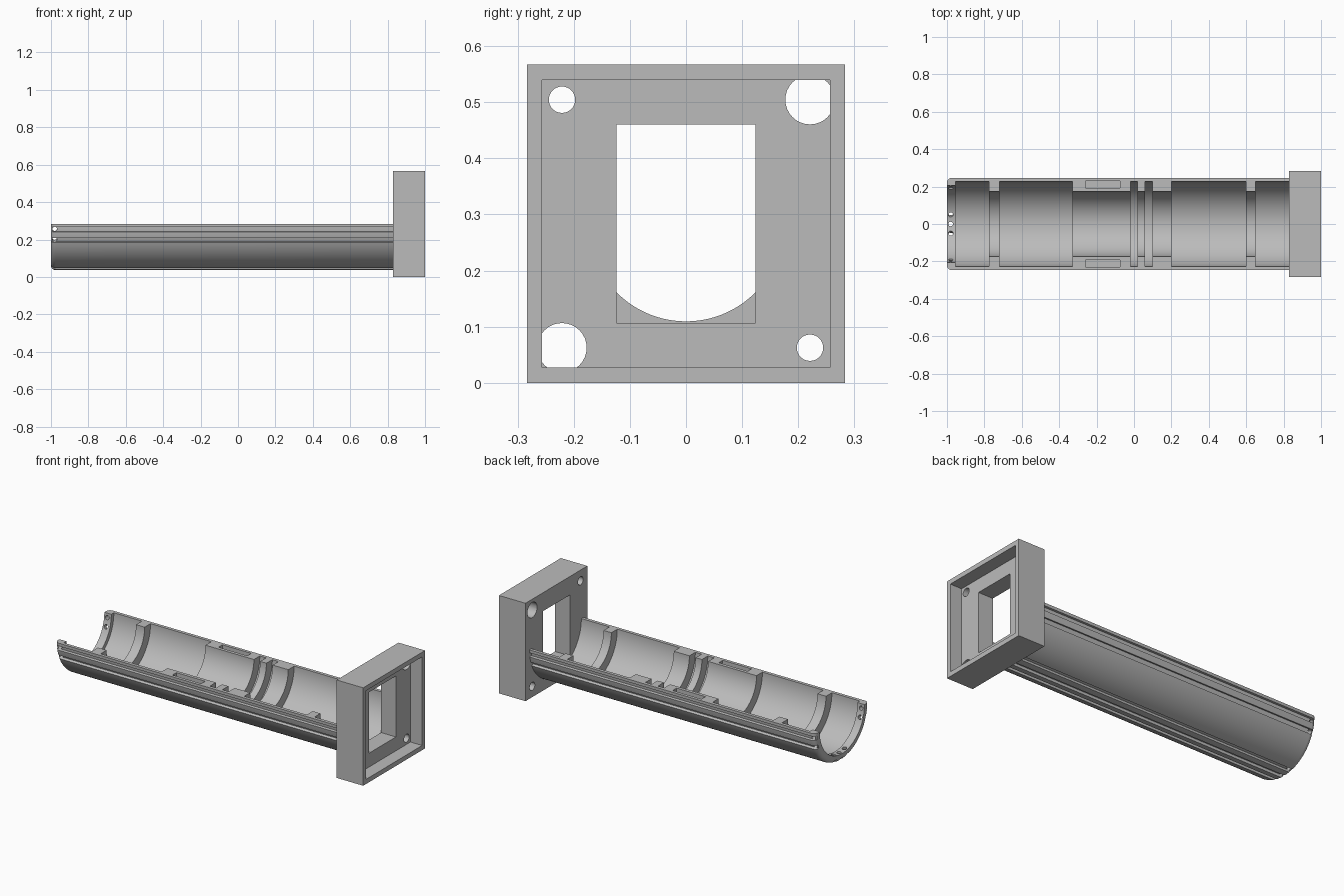
import bpy, bmesh, math
from mathutils import Vector, Matrix

old = bpy.data.objects.get("Cube")
if old:
    bpy.data.objects.remove(old, do_unlink=True)

AXIS_Z = 0.2835
OUTER, RIB, POCKET, LIP = 0.247, 0.174, 0.228, 0.205
GROOVES = (7, 21, 76, 90, 104, 159, 173)   # degrees below the +y rim
PLATE_BACK, PLATE_FLOOR = 0.83, 0.925

grey = bpy.data.materials.new("light_grey")
grey.use_nodes = True
grey.diffuse_color = (0.5, 0.5, 0.5, 1)
grey.node_tree.nodes["Principled BSDF"].inputs["Base Color"].default_value = (0.5, 0.5, 0.5, 1)


def finish(name, bm):
    bmesh.ops.recalc_face_normals(bm, faces=bm.faces)
    mesh = bpy.data.meshes.new(name)
    bm.to_mesh(mesh)
    bm.free()
    mesh.materials.append(grey)
    ob = bpy.data.objects.new(name, mesh)
    bpy.context.collection.objects.link(ob)
    return ob


def loft(name, rings):
    """Skin equal-length rings of points into a closed solid."""
    bm = bmesh.new()
    loops = [[bm.verts.new(p) for p in ring] for ring in rings]
    n = len(loops[0])
    for a, b in zip(loops, loops[1:]):
        for i in range(n):
            j = (i + 1) % n
            bm.faces.new((a[i], a[j], b[j], b[i]))
    bm.faces.new(loops[0])
    bm.faces.new(loops[-1])
    return finish(name, bm)


def box(name, x0, x1, y0, y1, z0, z1):
    ring = [(y0, z0), (y1, z0), (y1, z1), (y0, z1)]
    return loft(name, [[(x, y, z) for y, z in ring] for x in (x0, x1)])


def rod(name, start, end, radius, sides=32):
    start, end = Vector(start), Vector(end)
    d = end - start
    m = Matrix.Translation((start + end) / 2) @ d.to_track_quat('Z', 'Y').to_matrix().to_4x4()
    bm = bmesh.new()
    bmesh.ops.create_cone(bm, cap_ends=True, segments=sides, radius1=radius,
                          radius2=radius, depth=d.length, matrix=m)
    return finish(name, bm)


def cut(target, cutters):
    for c in cutters:
        mod = target.modifiers.new("cut", 'BOOLEAN')
        mod.operation, mod.solver, mod.object = 'DIFFERENCE', 'EXACT', c
    bpy.context.view_layer.update()
    graph = bpy.context.evaluated_depsgraph_get()
    mesh = bpy.data.meshes.new_from_object(target.evaluated_get(graph))
    target.modifiers.clear()
    target.data = mesh
    for c in cutters:
        bpy.data.objects.remove(c, do_unlink=True)


def polar(x, deg, r):
    a = math.radians(deg)
    return (x, r * math.cos(a), AXIS_Z - r * math.sin(a))


# Trough body: half round with lengthwise outside grooves and a rounded end
half_w, depth = 3.0, 0.015
outline = [(a, OUTER) for a in range(0, 181, 3)
           if all(abs(a - g) > half_w + 0.2 for g in GROOVES)]
for g in GROOVES:
    outline += [(g - half_w - 0.001, OUTER), (g - half_w, OUTER - depth), (g, OUTER - depth),
                (g + half_w, OUTER - depth), (g + half_w + 0.001, OUTER)]
outline.sort()
round_r = 0.025
rings = []
for k in range(6):
    t = math.radians(18 * k)
    x = -1 + round_r * (1 - math.cos(t))
    inset = round_r * (1 - math.sin(t))
    rings.append([polar(x, a, min(r, OUTER - inset)) for a, r in outline])
rings.append([polar(PLATE_BACK, a, r) for a, r in outline])
trough = loft("trough", rings)

# Stepped bore: pockets between ribs
steps = [(-1.05, LIP), (-0.955, POCKET), (-0.775, RIB), (-0.72, POCKET), (-0.33, RIB),
         (-0.02, POCKET), (0.02, RIB), (0.06, POCKET), (0.10, RIB), (0.20, POCKET),
         (0.60, RIB), (0.65, POCKET), (0.88, POCKET)]
bore = []
for (x0, r), (x1, _) in zip(steps, steps[1:]):
    bore += [[polar(x, a, r) for a in range(0, 360, 3)] for x in (x0, x1)]
cutters = [loft("bore_cutter", bore)]

# Shallow slots in the rim and small holes through the end lip
for s in (-1, 1):
    y0, y1 = sorted((s * 0.193, s * 0.229))
    cutters.append(box("slot_cutter", -0.26, -0.075, y0, y1, AXIS_Z - 0.025, 0.4))
for g in GROOVES:
    cutters.append(rod("hole_cutter", polar(-0.98, g, 0.15), polar(-0.98, g, 0.3), 0.0125, 16))
cut(trough, cutters)

# Square end plate with a recessed face, window and corner holes
plate = box("end_plate", PLATE_BACK, 1, -0.283, 0.283, 0, 0.567)
cutters = [box("recess_cutter", PLATE_FLOOR, 1.1, -0.257, 0.257, 0.027, 0.54),
           box("window_cutter", 0.7, 0.95, -0.124, 0.124, 0.107, 0.46)]
for sy in (-1, 1):
    for sz in (-1, 1):
        y, z = sy * 0.221, AXIS_Z + sz * 0.221
        radius = 0.044 if sy == sz else 0.0235
        cutters.append(rod("corner_cutter", (0.7, y, z), (PLATE_FLOOR + 0.0005, y, z), radius))
cut(plate, cutters)

# Smooth curved walls, keep crisp edges
bpy.ops.object.select_all(action='DESELECT')
for ob in (trough, plate):
    ob.select_set(True)
bpy.context.view_layer.objects.active = trough
bpy.ops.object.shade_smooth_by_angle(angle=math.radians(30))
